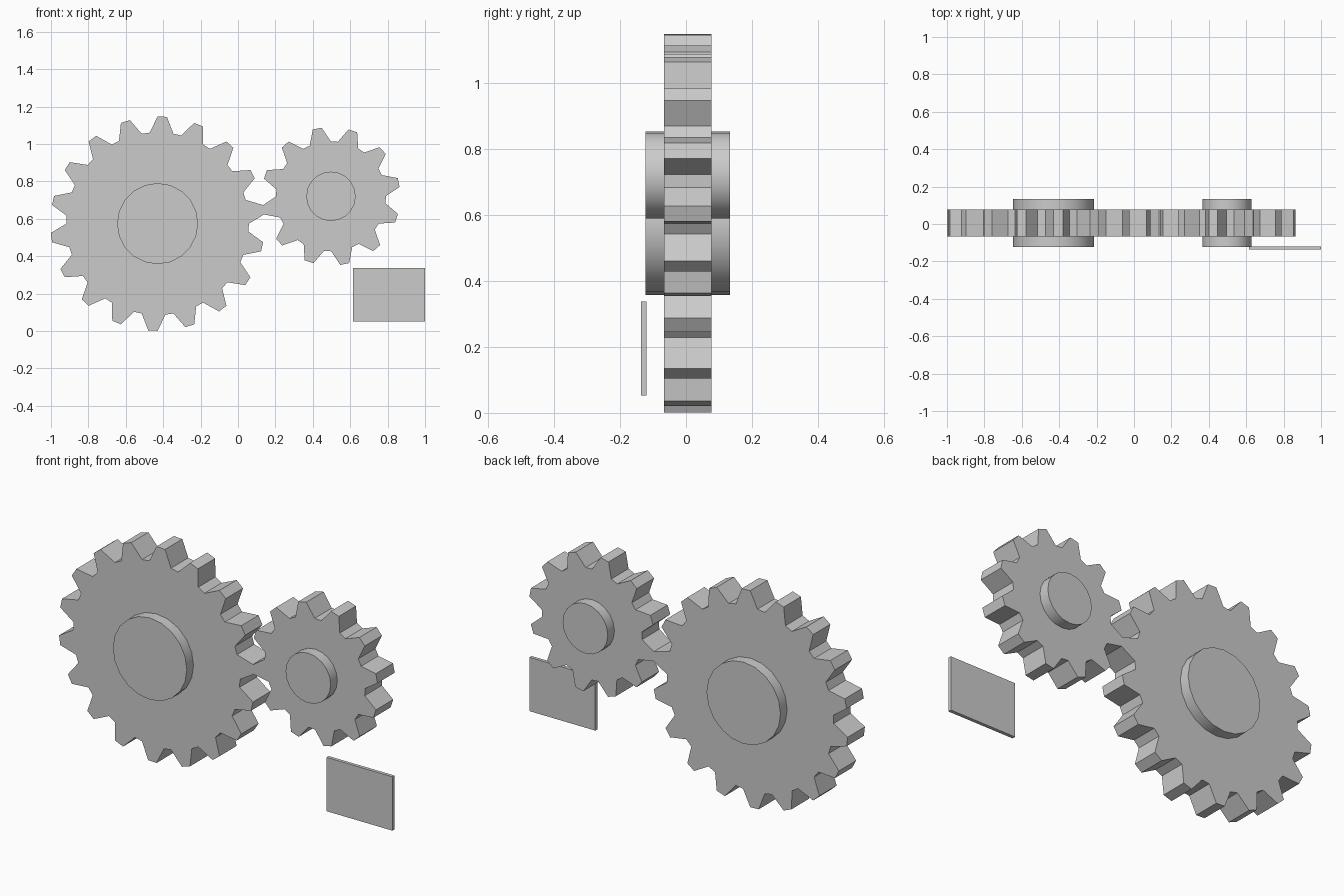
import bpy, bmesh
from math import cos, sin, pi, radians

if "Cube" in bpy.data.objects:
    bpy.data.objects.remove(bpy.data.objects["Cube"])


def prism(name, pts, y0, y1):
    """Extrude an x/z outline from y0 to y1."""
    bm = bmesh.new()
    face = bm.faces.new([bm.verts.new((x, y0, z)) for x, z in pts])
    ext = bmesh.ops.extrude_face_region(bm, geom=[face])
    moved = [v for v in ext["geom"] if isinstance(v, bmesh.types.BMVert)]
    bmesh.ops.translate(bm, verts=moved, vec=(0, y1 - y0, 0))
    bmesh.ops.recalc_face_normals(bm, faces=bm.faces)
    me = bpy.data.meshes.new(name)
    bm.to_mesh(me)
    bm.free()
    ob = bpy.data.objects.new(name, me)
    bpy.context.collection.objects.link(ob)
    return ob


def polar(c, r, a):
    return c[0] + r * cos(a), c[1] + r * sin(a)


def gear(name, c, teeth, tip, root, hub, phase):
    # Toothed disc: two tip corners and two root corners per tooth
    step = 2 * pi / teeth
    pts = []
    for i in range(teeth):
        a = radians(phase) + i * step
        for r, k in ((tip, -1), (tip, 1), (root, 3), (root, 5)):
            pts.append(polar(c, r, a + k * step / 8))
    prism(name, pts, -0.067, 0.077)
    # Hub protruding from both faces
    ob = prism(name + "_hub", [polar(c, hub, i * pi / 10) for i in range(20)], -0.123, 0.133)
    bpy.ops.object.select_all(action='DESELECT')
    ob.select_set(True)
    bpy.context.view_layer.objects.active = ob
    bpy.ops.object.shade_smooth_by_angle(angle=radians(30))


gear("large_gear", (-0.43, 0.574), 18, 0.573, 0.488, 0.2165, 87.5)
gear("small_gear", (0.497, 0.72), 12, 0.37, 0.294, 0.132, 11.5)

# Thin plate in front, lower right
prism("plate", [(0.615, 0.052), (1.0, 0.052), (1.0, 0.337), (0.615, 0.337)], -0.137, -0.119)
